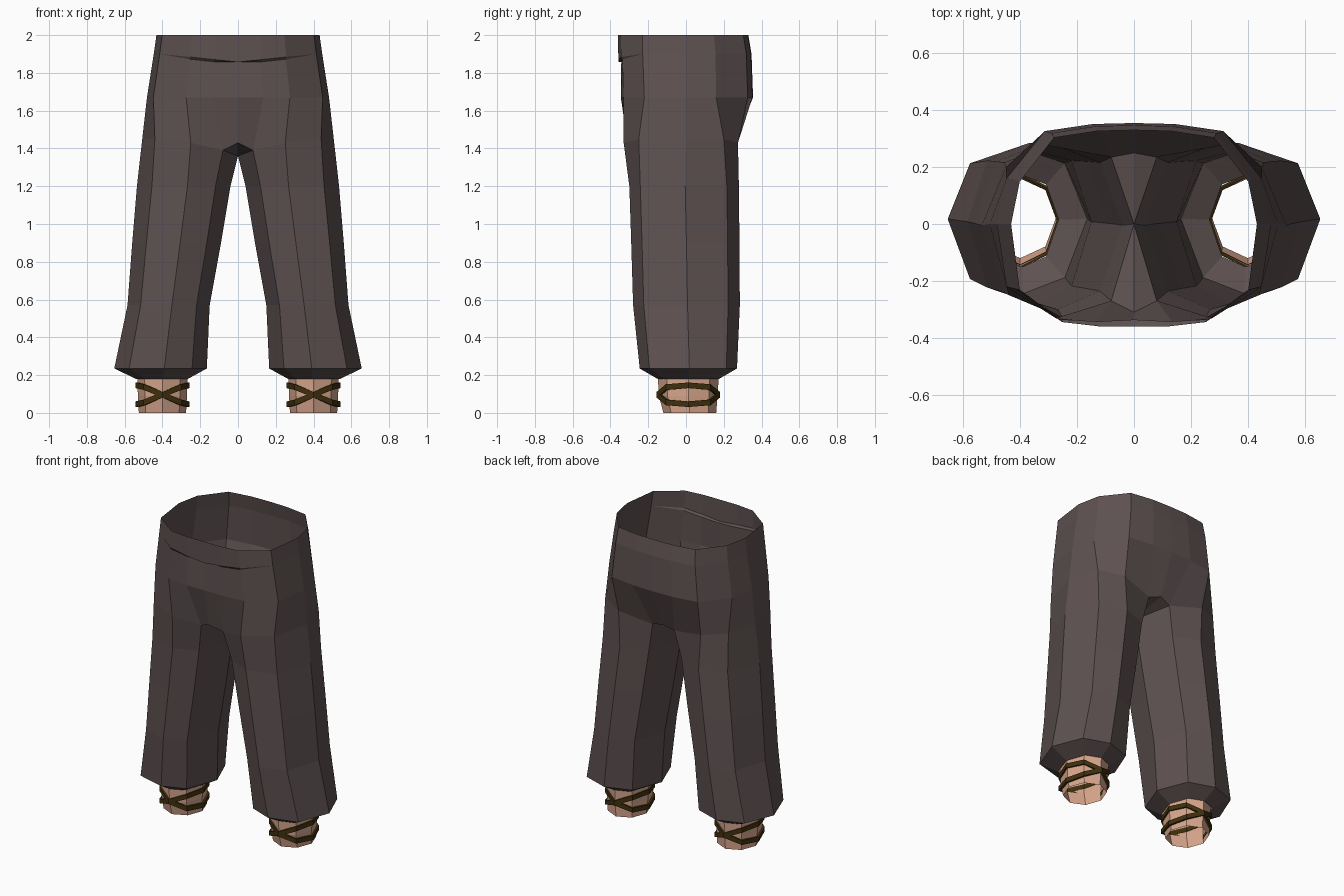
import bpy, bmesh, math

if "Cube" in bpy.data.objects:
    bpy.data.objects.remove(bpy.data.objects["Cube"])


def material(name, rgb):
    m = bpy.data.materials.new(name)
    m.diffuse_color = (*rgb, 1)
    m.use_nodes = True
    m.node_tree.nodes["Principled BSDF"].inputs["Base Color"].default_value = m.diffuse_color
    return m


CLOTH = material("dark_brown_cloth", (0.112, 0.083, 0.082))
SKIN = material("skin", (0.70, 0.39, 0.27))
CORD = material("dark_cord", (0.052, 0.029, 0.004))


def add_mirrored(name, bm, mat):
    """Turn the right half into an object and mirror it across x = 0."""
    bmesh.ops.remove_doubles(bm, verts=bm.verts[:], dist=0.0005)
    me = bpy.data.meshes.new(name)
    bm.to_mesh(me)
    bm.free()
    me.materials.append(mat)
    ob = bpy.data.objects.new(name, me)
    bpy.context.collection.objects.link(ob)
    mod = ob.modifiers.new("mirror", 'MIRROR')
    mod.merge_threshold = 0.001
    return ob


def ring(bm, pts):
    return [bm.verts.new(p) for p in pts]


def bridge(bm, low, high, closed):
    n = len(low)
    for i in range(n if closed else n - 1):
        j = (i + 1) % n
        bm.faces.new((low[i], low[j], high[j], high[i]))


# ---- trousers: leg rings, crotch, then open half rings up to the waist ----
# leg section, from front inner round the outside to inner (0..1, -1..1)
LEG = [(0.16, -0.78), (0.46, -1), (0.84, -0.80), (1, 0.02),
       (0.84, 0.78), (0.50, 1), (0.16, 0.78), (0, 0.02)]
# inner x, outer x, front y, back y, z
LEG_RINGS = [(0.265, 0.54, -0.15, 0.175, 0.18),
             (0.165, 0.655, -0.245, 0.27, 0.235),
             (0.15, 0.585, -0.28, 0.285, 0.57),
             (0.09, 0.56, -0.29, 0.283, 0.90),
             (0.04, 0.535, -0.30, 0.28, 1.20)]
# half body section, front centre round the outside to back centre
BODY = [(0, -1), (0.28, -1), (0.57, -0.96), (0.93, -0.64), (1, 0),
        (0.93, 0.45), (0.65, 0.92), (0.30, 0.99), (0, 1)]
# top of leg, in the same order as the leg section
CROTCH = [(0.08, -0.27, 1.39), (0.25, -0.33, 1.43), (0.44, -0.25, 1.45),
          (0.507, 0.0, 1.45), (0.45, 0.20, 1.45), (0.30, 0.275, 1.43),
          (0.08, 0.235, 1.385), (0, 0, 1.36)]


def body_ring(xm, yf, yb, z):
    return [(x * xm, y * (yf if y < 0 else yb), z) for x, y in BODY]


bm = bmesh.new()
prev = None
for x0, x1, yf, yb, z in LEG_RINGS:
    pts = [(x0 + u * (x1 - x0), (yf + yb) / 2 + v * (yb - yf) / 2, z) for u, v in LEG]
    cur = ring(bm, pts)
    if prev:
        bridge(bm, prev, cur, True)
    prev = cur
top = ring(bm, CROTCH)
bridge(bm, prev, top, True)

# crotch gusset
front_c = bm.verts.new((0, -0.31, 1.43))
back_c = bm.verts.new((0, 0.25, 1.41))
bm.faces.new((front_c, top[7], top[0]))
bm.faces.new((back_c, top[6], top[7]))
base = [front_c] + top[:7] + [back_c]

# hips, overlapping front waistband and waist
hips = body_ring(0.482, 0.345, 0.355, 1.67)
band = []
for x, y, z in body_ring(0.446, 0.358, 0.347, 1.90):
    band.append((x, y, 1.857 + 0.043 * min(1, x / 0.4) if y < 0 else z))
tuck = []
for x, y, z in band:
    k = max(0, 1 - x / 0.41) if y < 0 else 0
    tuck.append((x, y + 0.022 * k, z - 0.012 * (0.25 < x < 0.3 or 0.1 < x < 0.2) * (y < 0)))
for pts in (hips, tuck, band, body_ring(0.432, 0.36, 0.33, 2.0)):
    cur = ring(bm, pts)
    bridge(bm, base, cur, False)
    base = cur
add_mirrored("trousers", bm, CLOTH)

# ---- ankles: open eight-sided tubes ----
DIRS = [(math.cos(i * math.pi / 4), math.sin(i * math.pi / 4)) for i in range(8)]
bm = bmesh.new()
prev = None
for rx, ry, cy, z in [(0.125, 0.14, 0.02, 0), (0.13, 0.155, 0.012, 0.09),
                      (0.134, 0.162, 0.012, 0.20)]:
    cur = ring(bm, [(0.40 + rx * c, cy + ry * s, z) for c, s in DIRS])
    if prev:
        bridge(bm, prev, cur, True)
    prev = cur
add_mirrored("ankles", bm, SKIN)

# ---- ankle cords: two opposite tilted loops crossing front and back ----
for tilt, name in ((1, "cord_outer_high"), (-1, "cord_outer_low")):
    bm = bmesh.new()
    loops = []
    for grow, dz in ((0, -0.015), (0.014, -0.015), (0.014, 0.015), (0, 0.015)):
        pts = []
        for c, s in DIRS:
            lift = tilt * 0.05 * max(-1, min(1, 1.15 * c))
            pts.append((0.40 + (0.128 + grow) * c, 0.012 + (0.154 + grow) * s,
                        0.096 + lift + dz))
        loops.append(ring(bm, pts))
    for a in range(4):
        bridge(bm, loops[a], loops[(a + 1) % 4], True)
    add_mirrored(name, bm, CORD)
